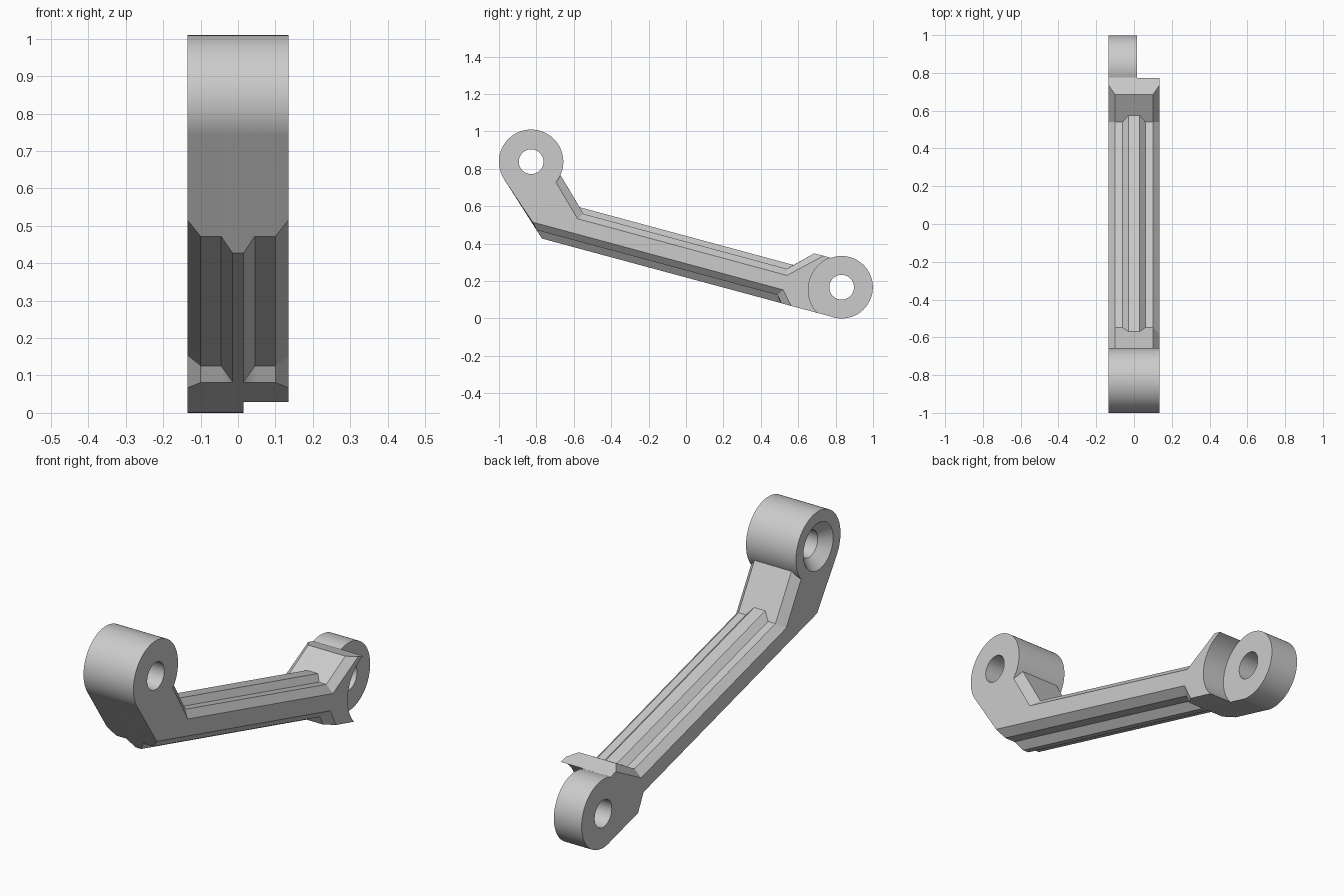
import bpy, bmesh, math
from mathutils import Matrix, Vector

if "Cube" in bpy.data.objects:
    bpy.data.objects.remove(bpy.data.objects["Cube"])

grey = bpy.data.materials.new("plain grey")
grey.use_nodes = True
COLOUR = (0.6, 0.6, 0.6, 1)
grey.diffuse_color = COLOUR
grey.node_tree.nodes["Principled BSDF"].inputs["Base Color"].default_value = COLOUR

HALF = 0.135
HIGH = (-0.828, 0.838)   # pivot centres in y, z
LOW = (0.832, 0.167)


def finish(name, bm):
    bmesh.ops.recalc_face_normals(bm, faces=bm.faces)
    mesh = bpy.data.meshes.new(name)
    bm.to_mesh(mesh)
    bm.free()
    mesh.materials.append(grey)
    obj = bpy.data.objects.new(name, mesh)
    bpy.context.collection.objects.link(obj)
    return obj


def cylinder(name, centre, x0, x1, r0, r1=None, sides=96):
    """Round solid along x from x0 (radius r0) to x1 (radius r1)."""
    bm = bmesh.new()
    place = Matrix.Translation(((x0 + x1) / 2, *centre)) @ Matrix.Rotation(math.pi / 2, 4, "Y")
    bmesh.ops.create_cone(bm, cap_ends=True, segments=sides, radius1=r0,
                          radius2=r1 or r0, depth=x1 - x0, matrix=place)
    return finish(name, bm)


def combine(target, other, operation):
    mod = target.modifiers.new(operation.lower(), "BOOLEAN")
    mod.operation, mod.solver, mod.object = operation, "EXACT", other
    bpy.context.view_layer.objects.active = target
    bpy.ops.object.modifier_apply(modifier=mod.name)
    bpy.data.objects.remove(other)


# Side outline: each corner at the outer side, past the chamfer, and on the rib
TOP = [
    ((-0.83, 0.84),) * 3,
    ((-0.72, 0.77), (-0.70, 0.816), (-0.70, 0.816)),
    ((-0.58, 0.533), (-0.548, 0.559), (-0.569, 0.595)),
    ((0.54, 0.23), (0.54, 0.265), (0.575, 0.286)),
    ((0.735, 0.335), (0.685, 0.348), (0.685, 0.348)),
    ((0.775, 0.324),) * 3,
]
BOTTOM = [
    ((0.787, 0.007),) * 3,
    ((0.563, 0.067), (0.51, 0.081), (0.51, 0.081)),
    ((0.52, 0.153), (0.49, 0.125), (0.505, 0.083)),
    ((-0.82, 0.515), (-0.797, 0.472), (-0.77, 0.427)),
    ((-0.973, 0.745),) * 3,
]


def section(x):
    """Outline at one x: chamfered sides, wide rib on top, narrow rib below."""
    ax = abs(x)
    points = []
    for corners, rib_edge in ((TOP, 0.06), (BOTTOM, 0.045)):
        rib = min(1, max(0, (rib_edge - ax) / 0.03))
        for side, flat, ridge in corners:
            if ax >= HALF:
                p = Vector(side)
            else:
                p = Vector(flat).lerp(Vector(ridge), rib)
            points.append((x, *p))
    return points


# Link body, lofted from side to side
levels = [HALF, 0.1, 0.06, 0.045, 0.03, 0.015]
bm = bmesh.new()
rings = [[bm.verts.new(p) for p in section(x)]
         for x in [-v for v in levels] + levels[::-1]]
count = len(rings[0])
for a, b in zip(rings, rings[1:]):
    for i in range(count):
        j = (i + 1) % count
        bm.faces.new((a[i], a[j], b[j], b[i]))
bm.faces.new(rings[0])
bm.faces.new(rings[-1])
bmesh.ops.remove_doubles(bm, verts=bm.verts, dist=0.0001)
bmesh.ops.dissolve_degenerate(bm, edges=bm.edges, dist=0.0001)
link = finish("pivot_link", bm)

# Curved clearance beside the low pivot, then the two round bosses
combine(link, cylinder("clearance", (0.836, 0.154), 0.015, 0.3, 0.182), "DIFFERENCE")
combine(link, cylinder("high_boss", HIGH, -HALF, HALF, 0.172), "UNION")
combine(link, cylinder("low_boss", LOW, -HALF, 0.015, 0.167), "UNION")

# Pin holes and the countersink on the high boss
for centre in (HIGH, LOW):
    combine(link, cylinder("pin_hole", centre, -0.3, 0.3, 0.066), "DIFFERENCE")
combine(link, cylinder("countersink", HIGH, -HALF - 0.01, -HALF + 0.05, 0.125, 0.065), "DIFFERENCE")

# Smooth round surfaces, crisp edges
bpy.ops.object.select_all(action="DESELECT")
link.select_set(True)
bpy.context.view_layer.objects.active = link
bpy.ops.object.shade_smooth_by_angle(angle=math.radians(20))
